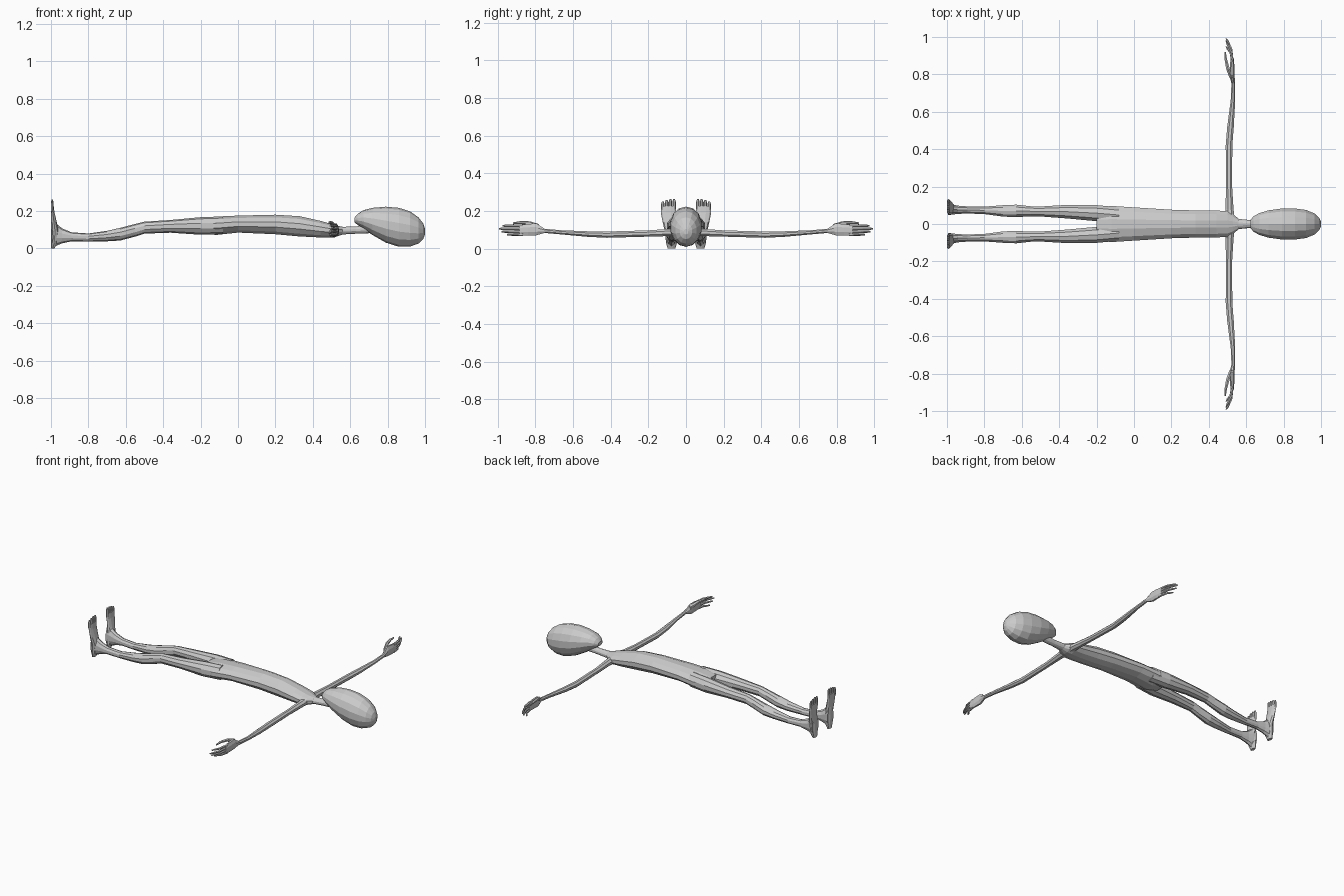
import bpy, bmesh, math


def loft(name, axis, rings, sides=10, mirror=False):
    """Skin elliptical rings: (position, centre_u, centre_v, radius_u, radius_v).
    u, v are the two remaining axes in x, y, z order."""
    for s in ((1, -1) if mirror else (1,)):
        bm = bmesh.new()
        loops = []
        for p, cu, cv, ru, rv in rings:
            loop = []
            for i in range(sides):
                a = 2 * math.pi * (i + 0.5) / sides
                co = [cu + ru * math.cos(a), cv + rv * math.sin(a)]
                co.insert(axis, p)
                co[1] *= s
                loop.append(bm.verts.new(co))
            loops.append(loop)
        for a, b in zip(loops, loops[1:]):
            for i in range(sides):
                j = (i + 1) % sides
                bm.faces.new((a[i], a[j], b[j], b[i]))
        bm.faces.new(loops[0])
        bm.faces.new(loops[-1])
        bmesh.ops.recalc_face_normals(bm, faces=bm.faces)
        me = bpy.data.meshes.new(name)
        bm.to_mesh(me)
        bm.free()
        label = name if not mirror else name + ("_left" if s > 0 else "_right")
        bpy.context.collection.objects.link(bpy.data.objects.new(label, me))


X, Y, Z = 0, 1, 2

# Head: large skull narrowing to the chin
loft("head", X, [
    (0.622, 0, 0.152, 0.022, 0.012), (0.64, 0, 0.155, 0.043, 0.03),
    (0.67, 0, 0.155, 0.06, 0.049), (0.72, 0, 0.144, 0.075, 0.073),
    (0.79, 0, 0.127, 0.085, 0.096), (0.86, 0, 0.113, 0.085, 0.104),
    (0.92, 0, 0.104, 0.077, 0.094), (0.965, 0, 0.096, 0.058, 0.07),
    (0.99, 0, 0.092, 0.034, 0.042), (1.0, 0, 0.09, 0.012, 0.015)], 14)

# Torso and neck
loft("torso", X, [
    (-0.2, 0, 0.122, 0.09, 0.036), (-0.12, 0, 0.121, 0.1, 0.051),
    (0.0, 0, 0.13, 0.092, 0.047), (0.2, 0, 0.128, 0.079, 0.054),
    (0.33, 0, 0.118, 0.075, 0.056), (0.44, 0, 0.103, 0.074, 0.046),
    (0.5, 0, 0.095, 0.072, 0.037), (0.53, 0, 0.093, 0.055, 0.03),
    (0.56, 0, 0.095, 0.028, 0.021), (0.63, 0, 0.098, 0.021, 0.02),
    (0.72, 0, 0.105, 0.022, 0.024)], 12)

# Legs flaring into the heel
loft("leg", X, [
    (-0.995, 0.078, 0.075, 0.031, 0.075), (-0.97, 0.077, 0.073, 0.028, 0.058),
    (-0.94, 0.076, 0.067, 0.023, 0.04), (-0.89, 0.075, 0.062, 0.02, 0.024),
    (-0.8, 0.073, 0.058, 0.021, 0.022), (-0.7, 0.07, 0.066, 0.032, 0.028),
    (-0.63, 0.07, 0.076, 0.035, 0.034), (-0.55, 0.068, 0.097, 0.028, 0.034),
    (-0.5, 0.067, 0.111, 0.028, 0.032), (-0.36, 0.066, 0.118, 0.038, 0.034),
    (-0.2, 0.058, 0.12, 0.045, 0.047), (-0.08, 0.048, 0.124, 0.044, 0.047)],
    10, True)

# Feet: flat soles against x = -1, toes pointing up
loft("foot", Z, [
    (0.0, -0.99, 0.077, 0.01, 0.02), (0.03, -0.983, 0.077, 0.017, 0.029),
    (0.09, -0.978, 0.081, 0.022, 0.031), (0.14, -0.984, 0.088, 0.016, 0.036),
    (0.19, -0.99, 0.093, 0.01, 0.041), (0.225, -0.993, 0.092, 0.008, 0.039)],
    10, True)
for i, tip in enumerate((0.262, 0.262, 0.258, 0.25)):
    y = 0.063 + 0.02 * i
    loft(f"toe_{i + 1}", Z, [
        (0.2, -0.993, y, 0.007, 0.009), (tip - 0.012, -0.993, y, 0.007, 0.009),
        (tip, -0.994, y, 0.004, 0.005)], 6, True)

# Arms
loft("arm", Y, [
    (0.02, 0.51, 0.09, 0.03, 0.025), (0.08, 0.511, 0.086, 0.023, 0.021),
    (0.2, 0.508, 0.08, 0.018, 0.018), (0.42, 0.508, 0.074, 0.019, 0.018),
    (0.52, 0.516, 0.077, 0.019, 0.016), (0.66, 0.529, 0.086, 0.013, 0.012),
    (0.75, 0.531, 0.094, 0.011, 0.012), (0.79, 0.525, 0.1, 0.014, 0.025)],
    8, True)

# Palms
loft("palm", Y, [
    (0.755, 0.53, 0.095, 0.01, 0.014), (0.795, 0.523, 0.102, 0.015, 0.034),
    (0.84, 0.525, 0.1, 0.013, 0.033), (0.885, 0.525, 0.098, 0.01, 0.03)],
    8, True)

# Four curled fingers
for i, tip in enumerate((0.975, 0.993, 0.98, 0.95)):
    z = 0.121 - 0.0155 * i
    mid = 0.87 + (tip - 0.87) * 0.55
    loft(f"finger_{i + 1}", Y, [
        (0.865, 0.527, z, 0.008, 0.008), (mid, 0.518, z, 0.008, 0.007),
        (tip - 0.015, 0.501, z, 0.007, 0.006), (tip, 0.493, z, 0.004, 0.004)],
        6, True)

# Thumbs
loft("thumb", Y, [
    (0.78, 0.52, 0.115, 0.01, 0.015), (0.83, 0.502, 0.135, 0.011, 0.01),
    (0.88, 0.491, 0.138, 0.008, 0.008), (0.92, 0.487, 0.134, 0.004, 0.005)],
    6, True)
